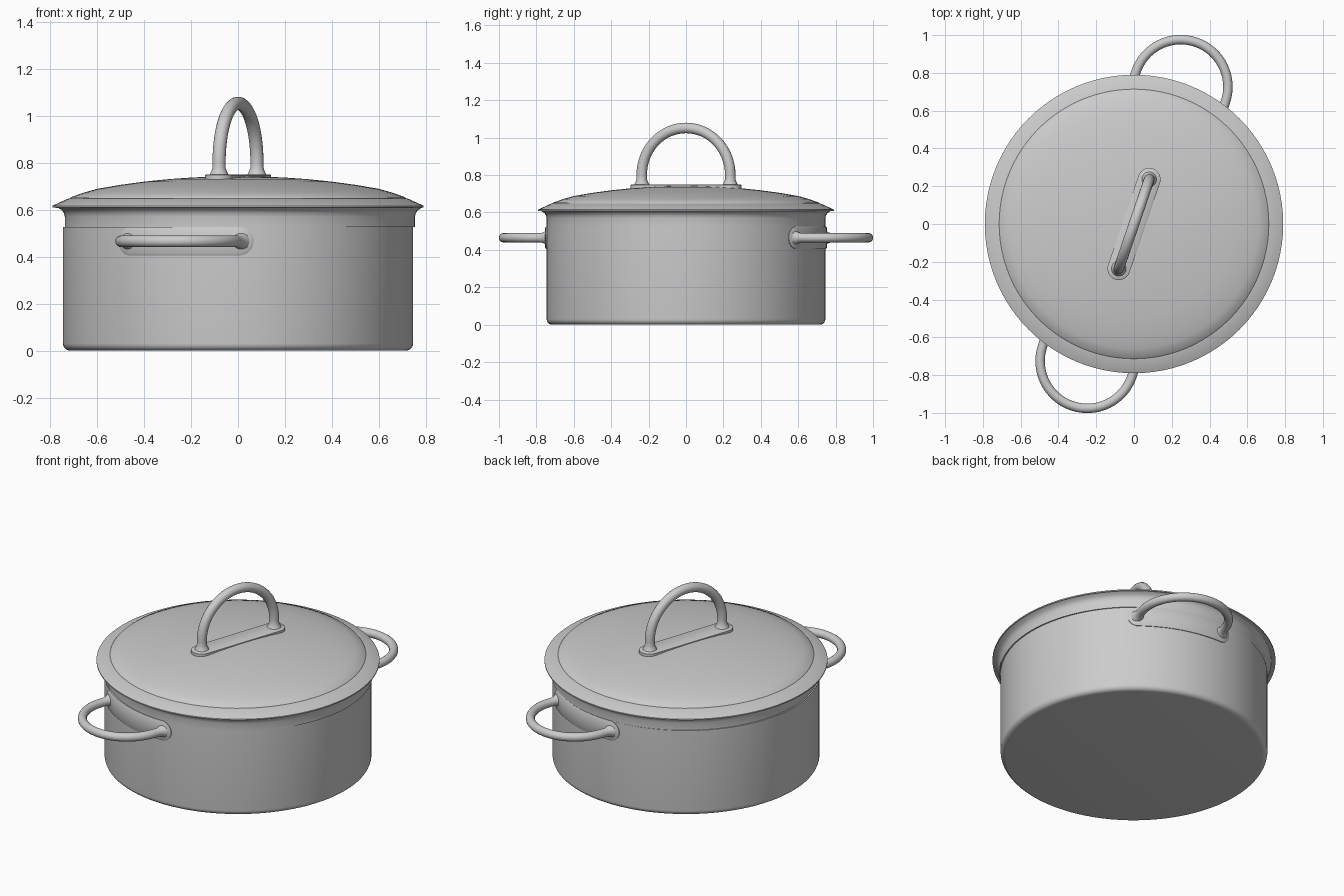
import bpy, bmesh, math
from mathutils import Vector

if "Cube" in bpy.data.objects:
    bpy.data.objects.remove(bpy.data.objects["Cube"])

steel = bpy.data.materials.new("brushed_steel")
steel.diffuse_color = (0.6, 0.6, 0.6, 1)
steel.use_nodes = True
steel.node_tree.nodes["Principled BSDF"].inputs["Base Color"].default_value = steel.diffuse_color
AXIS = math.radians(71.2)   # direction in which all handles are lined up
R = 0.745                   # pot radius
HALF, PAD = 0.25, 0.06      # handle half span, plate end radius


def finish(name, bm):
    bmesh.ops.remove_doubles(bm, verts=bm.verts, dist=1e-5)
    bmesh.ops.recalc_face_normals(bm, faces=bm.faces)
    me = bpy.data.meshes.new(name)
    bm.to_mesh(me)
    bm.free()
    ob = bpy.data.objects.new(name, me)
    bpy.context.collection.objects.link(ob)
    me.materials.append(steel)
    bpy.ops.object.select_all(action='DESELECT')
    bpy.context.view_layer.objects.active = ob
    ob.select_set(True)
    bpy.ops.object.shade_smooth_by_angle(angle=math.radians(35))
    return ob


def lathe(name, profile, closed=False, n=96):
    bm = bmesh.new()
    vs = [bm.verts.new((r, 0, z)) for r, z in profile]
    edges = [bm.edges.new(p) for p in zip(vs, vs[1:])]
    if closed:
        edges.append(bm.edges.new((vs[-1], vs[0])))
    bmesh.ops.spin(bm, geom=vs + edges, cent=(0, 0, 0), axis=(0, 0, 1),
                   angle=2 * math.pi, steps=n)
    return finish(name, bm)


def arch(name, place, depth, r, sides=16):
    """Half-ring tube with straight legs and flared feet; place(u, v, w) -> world."""
    path = [(HALF, -depth, r * 1.55), (HALF, -depth + 0.02, r * 1.2), (HALF, -depth + 0.035, r)]
    path += [(HALF * math.cos(a), HALF * math.sin(a), r)
             for a in (math.pi * i / 32 for i in range(33))]
    path += [(-u, v, q) for u, v, q in path[2::-1]]
    bm, rings = bmesh.new(), []
    for u, v, q in path:
        nrm = Vector((u, max(v, 0))).normalized()
        rings.append([bm.verts.new(place(u + nrm.x * q * math.cos(b),
                                         v + nrm.y * q * math.cos(b), q * math.sin(b)))
                      for b in (2 * math.pi * k / sides for k in range(sides))])
    for a, b in zip(rings, rings[1:]):
        for k in range(sides):
            m = (k + 1) % sides
            bm.faces.new((a[k], a[m], b[m], b[k]))
    bm.faces.new(rings[0])
    bm.faces.new(rings[-1])
    return finish(name, bm)


def plate(name, place, low, high):
    """Racetrack pad with bevelled edge; place(t, s, h) -> world."""
    ends = [(HALF, math.pi / 2 * i / 10) for i in range(11)]
    cols = [(-c, math.pi - a) for c, a in ends[:]]
    cols += [(-HALF + 2 * HALF * i / 12, math.pi / 2) for i in range(1, 12)]
    cols += ends[::-1]
    bm, rows = bmesh.new(), []
    for c, a in cols:
        row = []
        for rad, h, sg in ((PAD, low, -1), (PAD, high - 0.004, -1), (PAD - 0.006, high, -1),
                           (PAD - 0.006, high, 1), (PAD, high - 0.004, 1), (PAD, low, 1)):
            row.append(bm.verts.new(place(c + rad * math.cos(a), sg * rad * math.sin(a), h)))
        rows.append(row)
    for a, b in zip(rows, rows[1:]):
        for k in range(5):
            bm.faces.new((a[k], a[k + 1], b[k + 1], b[k]))
    return finish(name, bm)


# Pot body: rounded bottom edge, open top, inner wall
corner = [(R - 0.03 + 0.03 * math.sin(a), 0.03 - 0.03 * math.cos(a))
          for a in (math.pi / 2 * i / 6 for i in range(7))]
lathe("pot_body", [(0, 0)] + corner + [(R, 0.525), (R - 0.03, 0.525), (R - 0.03, 0.03), (0, 0.03)])

# Flared rim band, sitting very slightly to one side
rim = lathe("pot_rim", [(0.745, 0.525), (0.745, 0.57), (0.749, 0.585), (0.758, 0.598), (0.775, 0.608),
                        (0.755, 0.61), (0.715, 0.59), (0.715, 0.525)], closed=True)
rim.location.x = 0.008

# Domed lid with a turned-down outer edge
dome = [(0.1 * i, 0.742 - 0.142 * (0.1 * i) ** 2 * (1 + 0.15 * (0.1 * i) ** 2)) for i in range(7)]
lathe("lid", dome + [(0.66, 0.671), (0.71, 0.653), (0.714, 0.648), (0.72, 0.648), (0.79, 0.616),
                     (0.79, 0.609), (0.76, 0.606), (0.7, 0.625), (0.5, 0.685), (0, 0.72)])

# Lid handle and its base plate
ca, sa = math.cos(AXIS), math.sin(AXIS)
arch("lid_handle", lambda u, v, w: (u * ca - w * sa, u * sa + w * ca, 0.802 + v), 0.06, 0.028)
plate("lid_handle_plate", lambda t, s, h: (t * ca - s * sa, t * sa + s * ca, h), 0.70, 0.75)

# Two side handles with curved wall plates
for label, turn in (("back", 0), ("front", math.pi)):
    A = AXIS + turn
    c, s_ = math.cos(A), math.sin(A)

    def ring_place(u, v, w):
        d = 0.767 + v
        return (d * c - u * s_, d * s_ + u * c, 0.465 + w)

    def wall_place(t, s, h):
        b = A + t / R
        return (h * math.cos(b), h * math.sin(b), 0.465 + s)

    arch("side_handle_" + label, ring_place, 0.068, 0.025)
    plate("side_handle_plate_" + label, wall_place, R - 0.02, R + 0.008)
